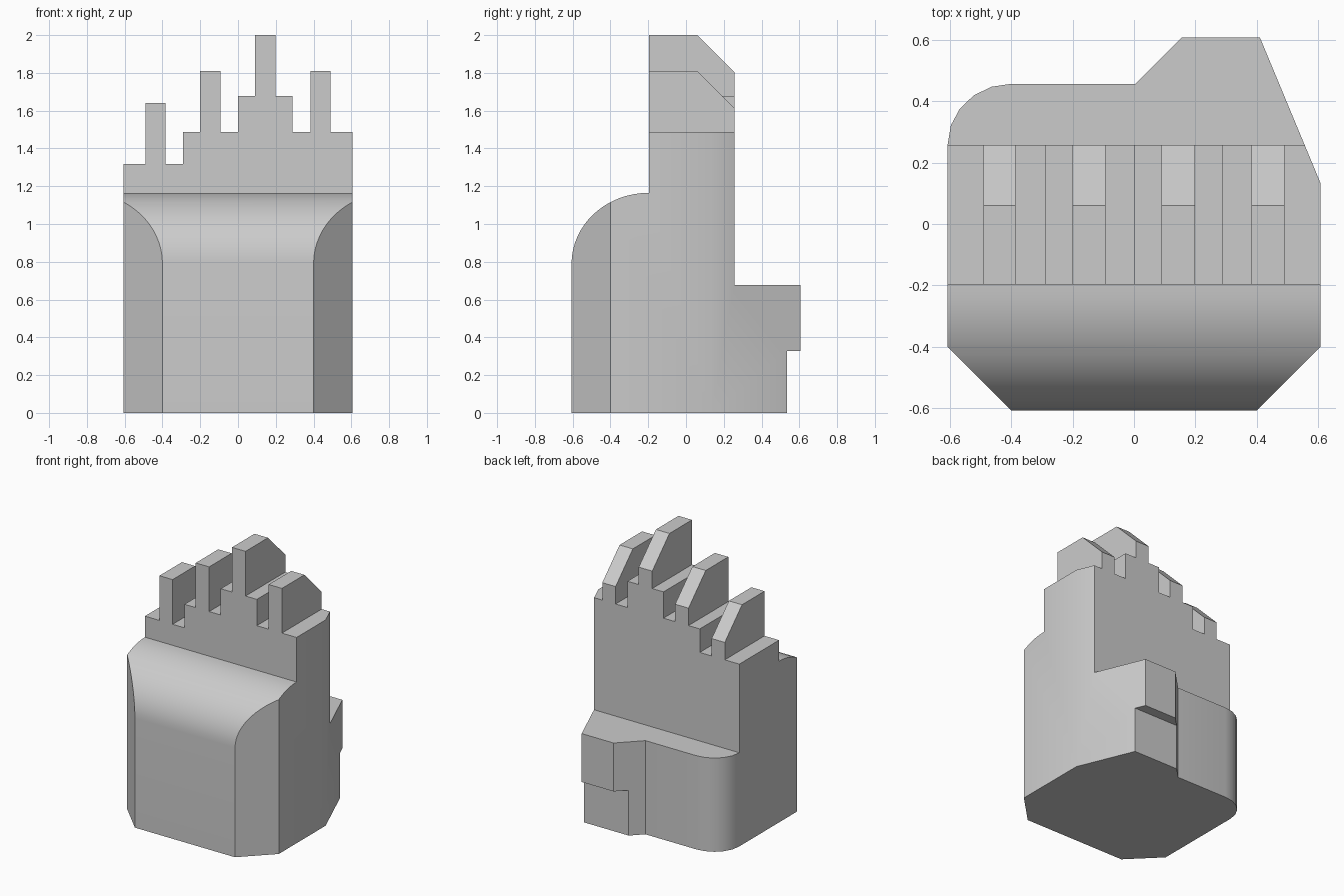
import bpy, bmesh
from math import cos, sin, pi, radians

cube = bpy.data.objects.get("Cube")
if cube:
    bpy.data.objects.remove(cube, do_unlink=True)

grey = bpy.data.materials.new("light_grey")
grey.use_nodes = True
grey.diffuse_color = (0.6, 0.6, 0.6, 1)
grey.node_tree.nodes["Principled BSDF"].inputs["Base Color"].default_value = (0.6, 0.6, 0.6, 1)


def prism(name, profiles):
    """Closed prisms in one mesh; each profile is a pair of matching end loops."""
    bm = bmesh.new()
    for start, end in profiles:
        a = [bm.verts.new(p) for p in start]
        b = [bm.verts.new(p) for p in end]
        bm.faces.new(a)
        bm.faces.new(b[::-1])
        for i in range(len(a)):
            j = (i + 1) % len(a)
            bm.faces.new((a[i], b[i], b[j], a[j]))
    bmesh.ops.recalc_face_normals(bm, faces=bm.faces)
    mesh = bpy.data.meshes.new(name)
    bm.to_mesh(mesh)
    bm.free()
    mesh.materials.append(grey)
    ob = bpy.data.objects.new(name, mesh)
    bpy.context.collection.objects.link(ob)
    return ob


def along_x(yz, x0, x1):
    return [(x0, y, z) for y, z in yz], [(x1, y, z) for y, z in yz]


def arc(cx, cy, rx, ry, a0, a1, n):
    steps = [radians(a0 + (a1 - a0) * i / n) for i in range(n + 1)]
    return [(cx + rx * cos(t), cy + ry * sin(t)) for t in steps]


W = 0.606   # half width and half depth

# Plan outline: chamfered front, rounded back corner, angled back bulge
plan = [(-0.4, -W), (0.4, -W), (W, -0.4), (W, 0.135), (0.41, W),
        (0.155, W), (0.005, 0.456), (-0.4, 0.456)]
plan += arc(-0.4, 0.26, 0.206, 0.196, 90, 180, 5)[1:] + [(-W, -0.4)]
body = prism("stepped_block", [([(x, y, 0) for x, y in plan],
                                [(x, y, 2.2) for x, y in plan])])

# Side outline: curved front shoulder, upright wall, back ledge with overhang
side = [(-0.7, -0.2), (0.535, -0.2), (0.535, 0.327), (0.8, 0.327), (0.8, 0.677),
        (0.257, 0.677), (0.257, 2.4), (-0.197, 2.4)]
side += arc(-0.197, 0.79, 0.409, 0.375, 90, 180, 16) + [(-0.7, 0.79)]
side_cut = prism("side_cutter", [along_x(side, -1, 1)])

# Skyline of the wall: left x, right x, height for every step
steps = [(-1, -0.49, 1.317), (-0.49, -0.385, 1.64), (-0.385, -0.29, 1.317),
         (-0.29, -0.2, 1.487), (-0.2, -0.093, 1.81), (-0.093, 0, 1.487),
         (0, 0.09, 1.677), (0.09, 0.198, 2.0), (0.198, 0.288, 1.677),
         (0.288, 0.383, 1.487), (0.383, 0.489, 1.81), (0.489, 1, 1.487)]
sky = [(-1, -0.2)]
for x0, x1, z in steps:
    sky += [(x0, z), (x1, z)]
sky.append((1, -0.2))
sky_cut = prism("skyline_cutter", [([(x, -1, z) for x, z in sky],
                                    [(x, 1, z) for x, z in sky])])

# Sloped back end on each of the four teeth
wedges = []
for x0, x1, z in steps[1::3]:
    tri = [(0.06 - 0.1, z + 0.1), (0.06 + 0.3, z - 0.3), (0.36, z + 0.1)]
    wedges.append(along_x(tri, x0 - 0.03, x1 + 0.03))
tooth_cut = prism("tooth_slope_cutter", wedges)

# Shape the block, then discard the cutters
bpy.ops.object.select_all(action='DESELECT')
bpy.context.view_layer.objects.active = body
body.select_set(True)
for cutter, op in ((side_cut, 'INTERSECT'), (sky_cut, 'INTERSECT'),
                   (tooth_cut, 'DIFFERENCE')):
    mod = body.modifiers.new(cutter.name, 'BOOLEAN')
    mod.operation = op
    mod.solver = 'EXACT'
    mod.object = cutter
    bpy.ops.object.modifier_apply(modifier=mod.name)
    bpy.data.objects.remove(cutter, do_unlink=True)

bpy.ops.object.shade_smooth_by_angle(angle=radians(30))
